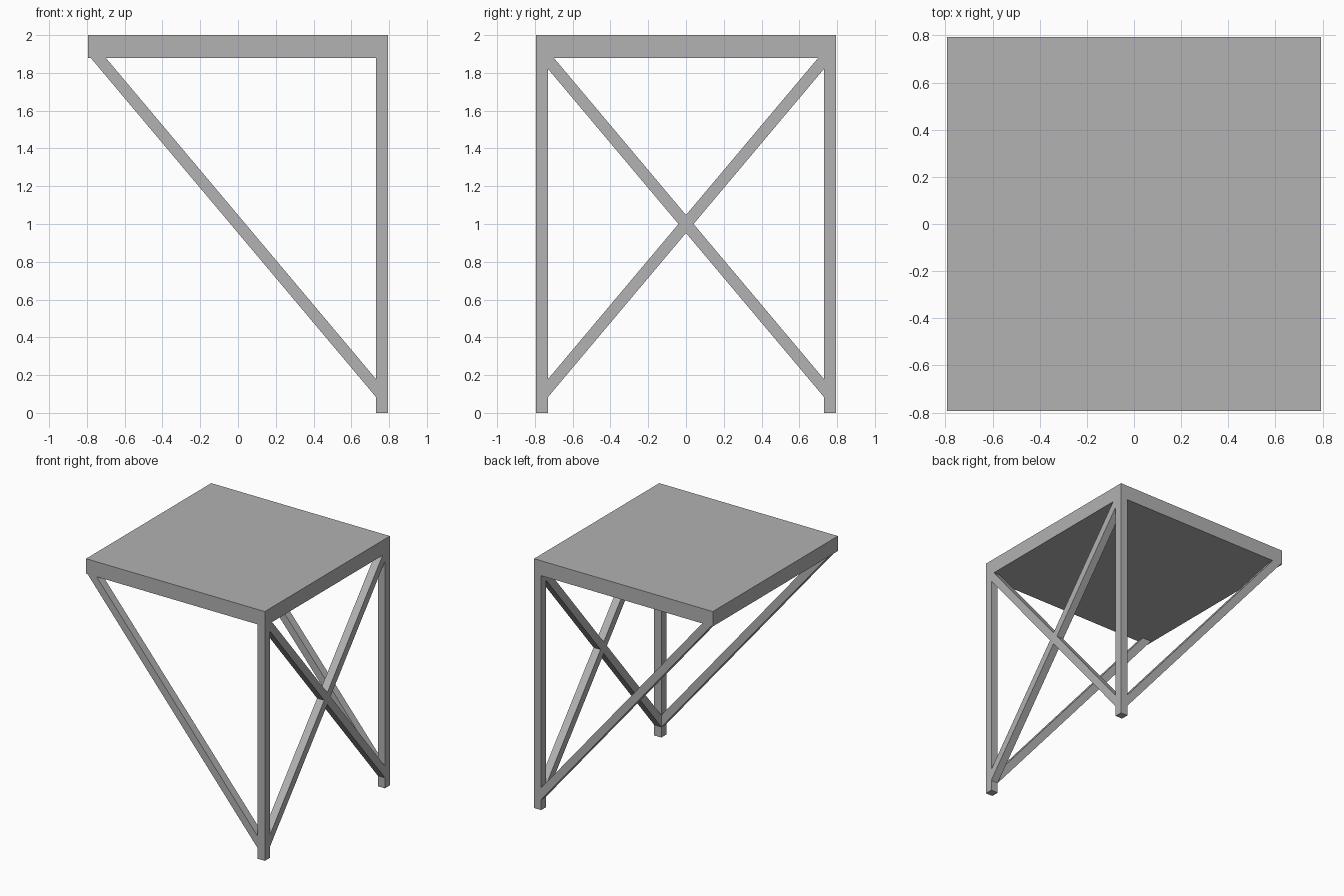
import bpy
import bmesh
from mathutils import Vector

default = bpy.data.objects.get("Cube")
if default:
    bpy.data.objects.remove(default, do_unlink=True)

HALF = 0.793      # half width of the top
HEIGHT = 2.0
UNDER = 1.88      # underside of the top
BAR = 0.063       # thickness of legs and braces
INNER = HALF - BAR
SLOPE = 1.189     # rise of the braces
MID = 1.0         # height of the braces at the centre
RISE = 0.0475     # half the vertical thickness of a brace

grey = bpy.data.materials.new("plain grey")
grey.use_nodes = True
colour = (0.445, 0.445, 0.445, 1)
grey.diffuse_color = colour
grey.node_tree.nodes["Principled BSDF"].inputs["Base Color"].default_value = colour


def prism(name, points, start, depth, axis):
    """Extrude a (horizontal, z) outline along the x or y axis."""
    bm = bmesh.new()
    if axis == "x":
        verts = [bm.verts.new((start, u, z)) for u, z in points]
        move = Vector((depth, 0, 0))
    else:
        verts = [bm.verts.new((u, start, z)) for u, z in points]
        move = Vector((0, depth, 0))
    face = bm.faces.new(verts)
    result = bmesh.ops.extrude_face_region(bm, geom=[face], use_keep_orig=True)
    moved = [v for v in result["geom"] if isinstance(v, bmesh.types.BMVert)]
    bmesh.ops.translate(bm, verts=moved, vec=move)
    bmesh.ops.recalc_face_normals(bm, faces=bm.faces)
    mesh = bpy.data.meshes.new(name)
    bm.to_mesh(mesh)
    bm.free()
    mesh.materials.append(grey)
    obj = bpy.data.objects.new(name, mesh)
    bpy.context.collection.objects.link(obj)
    return obj


def box_outline(u0, u1, z0, z1):
    return [(u0, z0), (u1, z0), (u1, z1), (u0, z1)]


# Thick square top
prism("top_slab", box_outline(-HALF, HALF, UNDER, HEIGHT), -HALF, 2 * HALF, "y")

low = MID - SLOPE * INNER            # centre line where a brace meets a leg
upper_end = (UNDER - MID - RISE) / SLOPE
lower_end = (UNDER - MID + RISE) / SLOPE

# Two legs on one side, each with a diagonal brace to the far edge of the top
for side, start in (("front", -HALF), ("back", INNER)):
    prism(side + "_leg", box_outline(INNER, HALF, 0, UNDER), start, BAR, "y")
    diagonal = [(INNER, low - RISE), (INNER, low + RISE),
                (-upper_end, UNDER), (-lower_end, UNDER)]
    prism(side + "_diagonal_brace", diagonal, start, BAR, "y")

# Crossed brace between the legs, as one mirrored outline
half_cross = [(0, MID - RISE), (INNER, low - RISE), (INNER, low + RISE),
              (RISE / SLOPE, MID), (INNER, MID + SLOPE * INNER - RISE),
              (INNER, UNDER), (upper_end, UNDER), (0, MID + RISE)]
cross = half_cross + [(-u, z) for u, z in reversed(half_cross[1:-1])]
prism("cross_brace", cross, INNER, BAR, "x")
